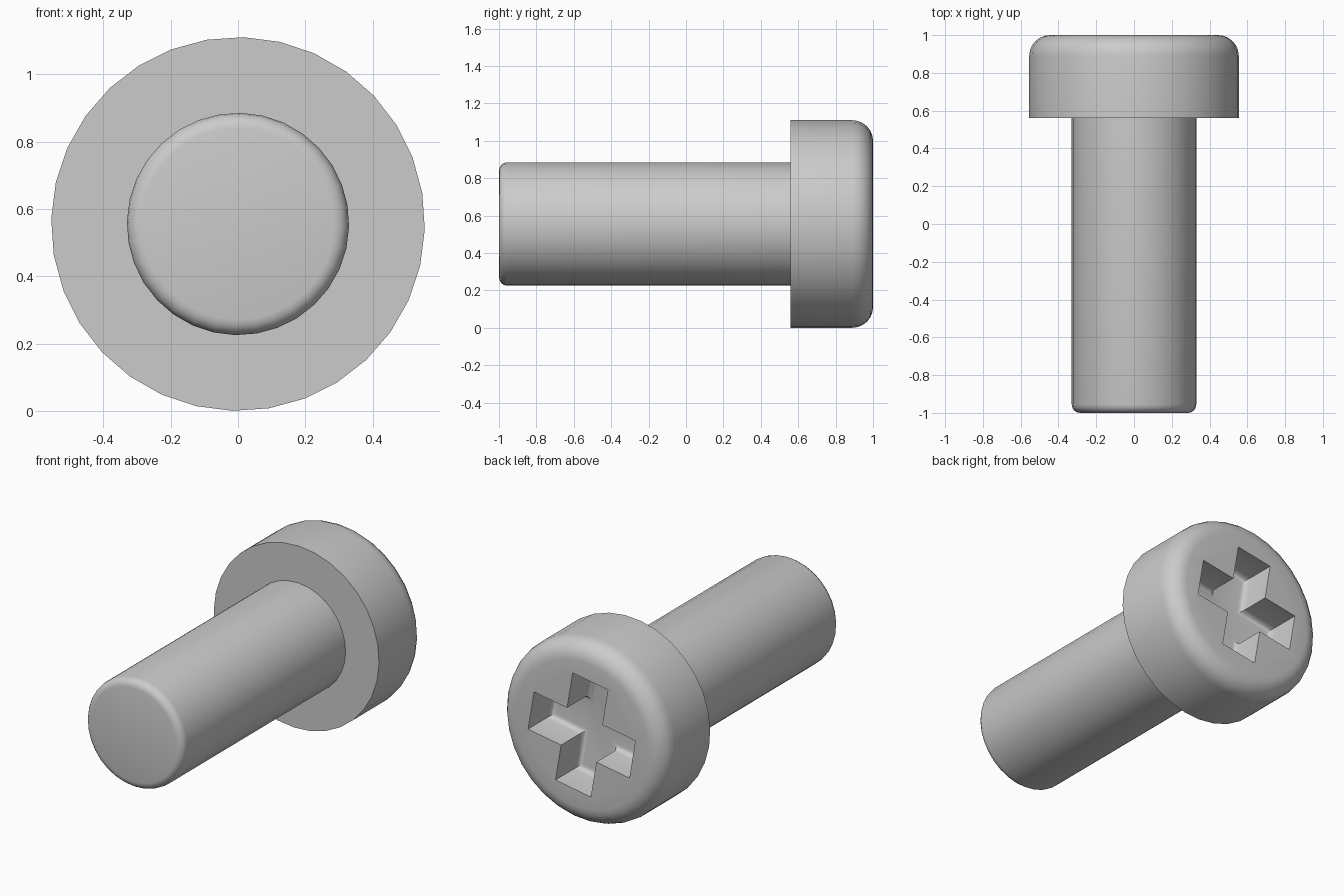
import bpy, bmesh, math
from mathutils import Matrix, Vector

if "Cube" in bpy.data.objects:
    bpy.data.objects.remove(bpy.data.objects["Cube"])

HEAD_R, SHAFT_R, SEAT_Y = 0.555, 0.33, 0.56
TURN = math.radians(9.6)          # roll of the screw about its own axis

steel = bpy.data.materials.new("grey steel")
steel.use_nodes = True
steel.diffuse_color = (0.6, 0.6, 0.6, 1)
steel.node_tree.nodes["Principled BSDF"].inputs["Base Color"].default_value = (0.6, 0.6, 0.6, 1)


def make_object(name, bm):
    bmesh.ops.recalc_face_normals(bm, faces=bm.faces)
    # stand the roll axis along y at mid height
    bm.transform(Matrix.Translation((0, 0, HEAD_R)) @ Matrix.Rotation(-TURN, 4, 'Y'))
    mesh = bpy.data.meshes.new(name)
    bm.to_mesh(mesh)
    bm.free()
    mesh.materials.append(steel)
    obj = bpy.data.objects.new(name, mesh)
    bpy.context.collection.objects.link(obj)
    return obj


def lathe(name, profile, sides=32):
    """Spin a (radius, y) profile around the y axis."""
    bm = bmesh.new()
    verts = [bm.verts.new((r, y, 0)) for r, y in profile]
    edges = [bm.edges.new(pair) for pair in zip(verts, verts[1:])]
    bmesh.ops.spin(bm, geom=verts + edges, cent=(0, 0, 0), axis=(0, 1, 0),
                   angle=math.tau, steps=sides, use_duplicate=False)
    bmesh.ops.remove_doubles(bm, verts=bm.verts, dist=0.0005)
    # join the flat end fans into single faces
    bmesh.ops.dissolve_limit(bm, angle_limit=0.001, verts=bm.verts, edges=bm.edges)
    return make_object(name, bm)


def rounded(radius, end, fillet, direction, steps=6):
    """Quarter-round corner from the side wall to the end face."""
    arc = []
    for i in range(steps + 1):
        a = math.pi / 2 * i / steps
        arc.append((radius - fillet + fillet * math.cos(a),
                    end + direction * fillet * (math.sin(a) - 1)))
    return arc


# Head with a rounded outer rim
head = lathe("screw_head", [(0, SEAT_Y), (HEAD_R, SEAT_Y)]
             + rounded(HEAD_R, 1, 0.11, 1) + [(0, 1)])

# Shaft with a softened tip, sunk slightly into the head
shaft = lathe("screw_shaft", [(0, SEAT_Y + 0.02), (SHAFT_R, SEAT_Y + 0.02)]
              + rounded(SHAFT_R, -1, 0.045, -1, 4) + [(0, -1)])

# Cross-shaped cutter with a filleted floor
HALF, ARM, DEPTH = 0.12, 0.345, 0.21
bm = bmesh.new()
outline = []
for k in range(4):
    turn = Matrix.Rotation(k * math.pi / 2, 3, 'Y')
    for x, z in ((HALF, HALF), (ARM, HALF), (ARM, -HALF)):
        outline.append(bm.verts.new(turn @ Vector((x, 1 - DEPTH, z))))
floor = bm.faces.new(outline)
rim = bmesh.ops.extrude_face_region(bm, geom=[floor], use_keep_orig=True)
bmesh.ops.translate(bm, vec=(0, DEPTH + 0.1, 0),
                    verts=[g for g in rim["geom"] if isinstance(g, bmesh.types.BMVert)])
bmesh.ops.bevel(bm, geom=list(floor.edges), offset=0.035, segments=4,
                profile=0.5, affect='EDGES')
cutter = make_object("cross_cutter", bm)
cutter.hide_render = True
cutter.hide_viewport = True

cut = head.modifiers.new("cross_recess", 'BOOLEAN')
cut.operation = 'DIFFERENCE'
cut.solver = 'EXACT'
cut.object = cutter

# Smooth rounds, sharp rims
for obj in (head, shaft, cutter):
    for poly in obj.data.polygons:
        poly.use_smooth = True
bpy.ops.object.select_all(action='DESELECT')
for obj in (head, shaft):
    obj.select_set(True)
bpy.context.view_layer.objects.active = head
bpy.ops.object.modifier_apply(modifier=cut.name)
bpy.data.objects.remove(cutter)
bpy.ops.object.shade_smooth_by_angle(angle=math.radians(35))
